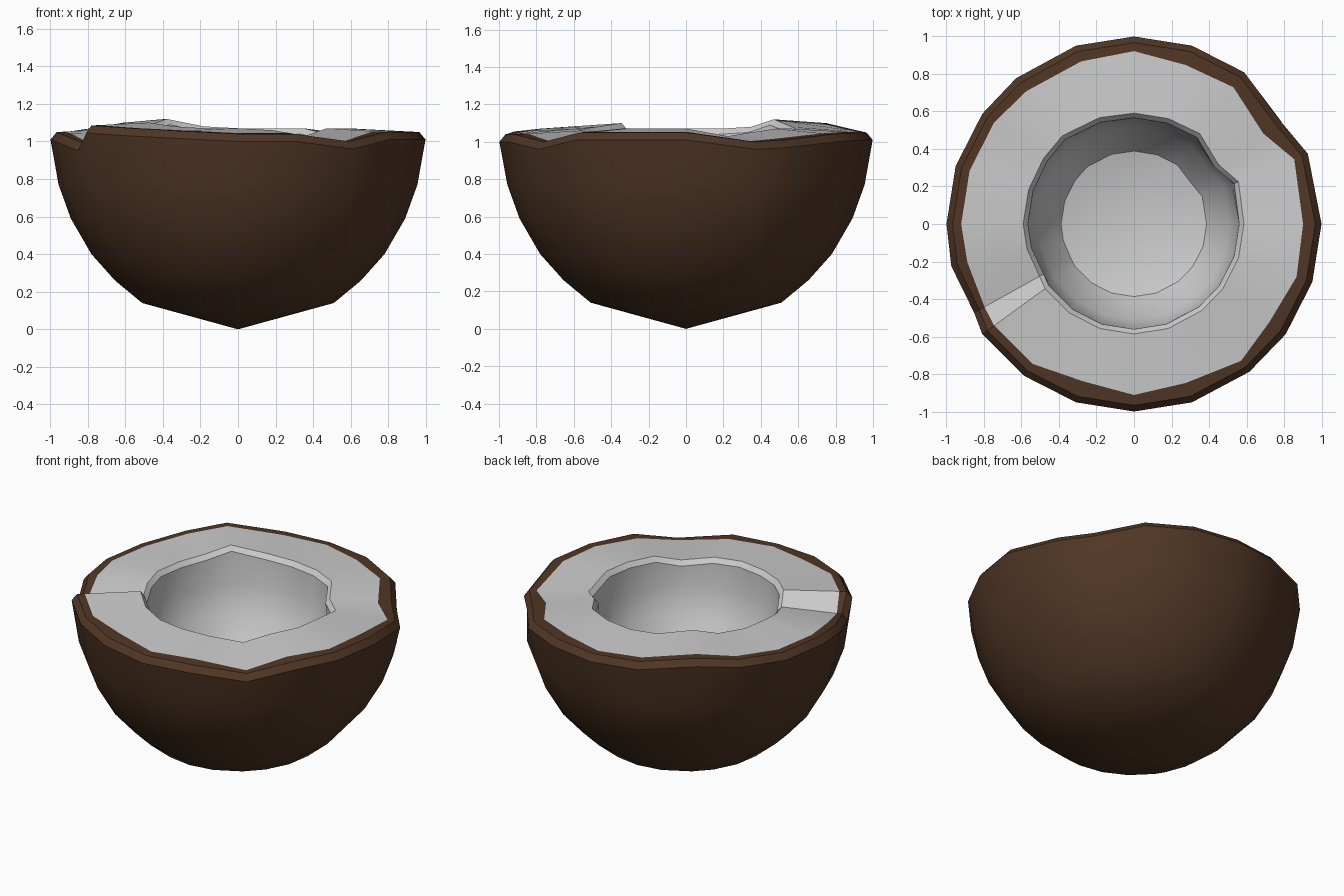
import bpy, bmesh, math

if "Cube" in bpy.data.objects:
    bpy.data.objects.remove(bpy.data.objects["Cube"])

def material(name, rgb):
    m = bpy.data.materials.new(name)
    m.diffuse_color = (*rgb, 1)
    m.use_nodes = True
    m.node_tree.nodes["Principled BSDF"].inputs["Base Color"].default_value = m.diffuse_color
    return m

brown = material("shell brown", (0.08, 0.037, 0.018))
white = material("flesh white", (0.6, 0.6, 0.6))

# Broken rim: angle, outer scale, outer z, colour border radius, inner radius, inner z
RIM = [
    (0, 1.0, 1.05, .90, .56, 1.07), (22, 1.0, 1.00, .92, .575, 1.03),
    (35, .955, 1.01, .84, .525, 1.045), (54, 1.0, 1.04, .90, .57, 1.07),
    (72, 1.0, 1.05, .89, .565, 1.07), (90, 1.0, 1.05, .92, .565, 1.07),
    (108, 1.0, 1.06, .91, .57, 1.08), (129, 1.0, 1.10, .91, .58, 1.12),
    (144, 1.0, 1.07, .92, .57, 1.08), (162, 1.0, 1.05, .92, .565, 1.07),
    (180, 1.0, 1.05, .92, .565, 1.07), (193, 1.0, 1.04, .91, .56, 1.05),
    (209, .975, 0.99, .91, .55, 1.02), (216, 1.0, 1.085, .92, .56, 1.10),
    (234, 1.0, 1.07, .92, .56, 1.08), (252, 1.0, 1.055, .88, .56, 1.07),
    (270, 1.0, 1.04, .91, .56, 1.07), (288, 1.0, 1.04, .89, .56, 1.06),
    (308, 1.0, 1.00, .925, .56, 1.03), (324, 1.0, 1.05, .89, .56, 1.07),
    (342, 1.0, 1.05, .91, .56, 1.07),
]
OUTER = [(.51, .14), (.655, .26), (.78, .40), (.89, .59), (.955, .77)]
CAVITY = [(.99, .88), (.91, .70), (.69, .53)]   # radius factor, z

def ring(bm, fn):
    out = []
    for row in RIM:
        r, z = fn(*row[1:])
        a = math.radians(row[0])
        out.append(bm.verts.new((r * math.cos(a), r * math.sin(a), z)))
    return out

def skin(name, mat, fns, pole, pole_first):
    """Bridge a stack of rings and close one end with a fan."""
    bm = bmesh.new()
    rings = [ring(bm, f) for f in fns]
    n = len(RIM)
    for a, b in zip(rings, rings[1:]):
        for i in range(n):
            j = (i + 1) % n
            bm.faces.new((a[i], a[j], b[j], b[i]))
    p = bm.verts.new((0, 0, pole))
    end = rings[0] if pole_first else rings[-1]
    for i in range(n):
        j = (i + 1) % n
        bm.faces.new((p, end[j], end[i]) if pole_first else (end[i], end[j], p))
    me = bpy.data.meshes.new(name)
    bm.to_mesh(me)
    bm.free()
    me.materials.append(mat)
    ob = bpy.data.objects.new(name, me)
    bpy.context.collection.objects.link(ob)
    bpy.context.view_layer.objects.active = ob
    ob.select_set(True)
    bpy.ops.object.shade_smooth_by_angle(angle=math.radians(35))
    ob.select_set(False)

def border(s, zo, rb, ri, zi):
    # point on the cut face where brown meets white
    return rb, zo + (zi - zo) * (.965 * s - rb) / (.965 * s - ri)

# Shell: outside bowl, chamfered lip and brown part of the cut
shell = [lambda s, zo, rb, ri, zi, p=p: p for p in OUTER]
shell += [
    lambda s, zo, rb, ri, zi: (.998 * s, zo - .04),
    lambda s, zo, rb, ri, zi: (.965 * s, zo),
    border,
]
skin("coconut_shell", brown, shell, 0, True)

# Flesh: white cut face, softened inner edge and cavity
flesh = [
    border,
    lambda s, zo, rb, ri, zi: (ri + .025, zi),
    lambda s, zo, rb, ri, zi: (ri, zi - .03),
]
flesh += [lambda s, zo, rb, ri, zi, p=p: ((ri * .5 + .28) * p[0], p[1]) for p in CAVITY]
skin("coconut_flesh", white, flesh, .43, False)
